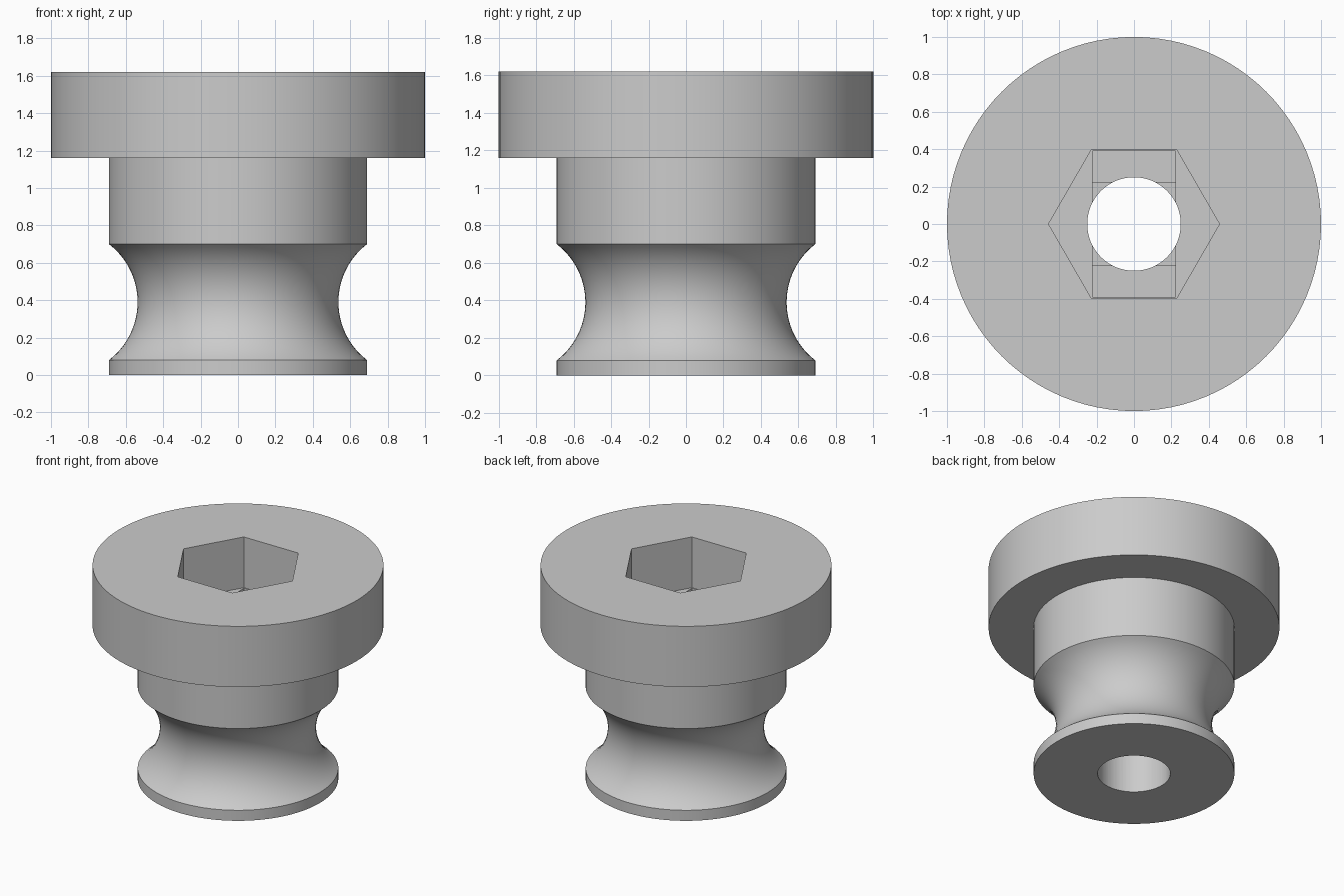
import bpy, bmesh, math

if "Cube" in bpy.data.objects:
    bpy.data.objects.remove(bpy.data.objects["Cube"], do_unlink=True)

SEGMENTS = 96
HEIGHT = 1.62

grey = bpy.data.materials.new("plain grey")
grey.use_nodes = True
colour = (0.6, 0.6, 0.6, 1)
grey.diffuse_color = colour
grey.node_tree.nodes["Principled BSDF"].inputs["Base Color"].default_value = colour


def add_object(name, bm):
    bmesh.ops.recalc_face_normals(bm, faces=bm.faces)
    mesh = bpy.data.meshes.new(name)
    bm.to_mesh(mesh)
    bm.free()
    mesh.materials.append(grey)
    obj = bpy.data.objects.new(name, mesh)
    bpy.context.collection.objects.link(obj)
    return obj


def lathe(name, profile):
    """Turn an (r, z) profile, open at the axis, around z."""
    bm = bmesh.new()
    verts = [bm.verts.new((r, 0, z)) for r, z in profile]
    edges = [bm.edges.new(pair) for pair in zip(verts, verts[1:])]
    bmesh.ops.spin(bm, geom=verts + edges, cent=(0, 0, 0), axis=(0, 0, 1),
                   angle=math.tau, steps=SEGMENTS, use_merge=True)
    bmesh.ops.remove_doubles(bm, verts=bm.verts, dist=1e-5)
    return add_object(name, bm)


def prism(name, outline, bottom, top):
    """Extrude an (x, y) outline between two heights."""
    bm = bmesh.new()
    face = bm.faces.new([bm.verts.new((x, y, bottom)) for x, y in outline])
    extruded = bmesh.ops.extrude_face_region(bm, geom=[face])["geom"]
    moved = [v for v in extruded if isinstance(v, bmesh.types.BMVert)]
    bmesh.ops.translate(bm, verts=moved, vec=(0, 0, top - bottom))
    return add_object(name, bm)


def polygon(radius, sides):
    return [(radius * math.cos(math.tau * i / sides),
             radius * math.sin(math.tau * i / sides)) for i in range(sides)]


def rectangle(x, y):
    return [(-x, -y), (x, -y), (x, y), (-x, y)]


# Turned body: foot, concave waist, shank and wide flange
waist_z, half_chord, sagitta, shank_r = 0.39, 0.31, 0.153, 0.69
groove_r = (half_chord ** 2 + sagitta ** 2) / (2 * sagitta)
groove_x = shank_r - sagitta + groove_r
half_angle = math.asin(half_chord / groove_r)
steps = 24
waist = []
for i in range(steps + 1):
    a = half_angle * (2 * i / steps - 1)
    waist.append((groove_x - groove_r * math.cos(a), waist_z + groove_r * math.sin(a)))
body = lathe("flanged_spool",
             [(0, 0), (shank_r, 0)] + waist +
             [(shank_r, 1.16), (1, 1.16), (1, HEIGHT), (0, HEIGHT)])

# Bore, hexagonal socket and the two stepped pockets below it
above = HEIGHT + 0.1
cutters = [
    prism("hex_socket", polygon(0.457, 6), 1.235, above),
    prism("slot_step", rectangle(0.222, 0.39), 1.205, above),
    prism("square_step", rectangle(0.222, 0.222), 1.175, above),
    prism("bore", polygon(0.25, 64), -0.1, above),
]
for cutter in cutters:
    cutter.hide_render = True
    cut = body.modifiers.new(cutter.name, 'BOOLEAN')
    cut.operation = 'DIFFERENCE'
    cut.solver = 'EXACT'
    cut.object = cutter

# Apply the cuts and drop the cutters
bpy.context.view_layer.update()
graph = bpy.context.evaluated_depsgraph_get()
finished = bpy.data.meshes.new_from_object(body.evaluated_get(graph))
body.modifiers.clear()
body.data = finished
for cutter in cutters:
    bpy.data.objects.remove(cutter, do_unlink=True)

# Smooth the round walls, keep rims and socket crisp
bpy.ops.object.select_all(action='DESELECT')
body.select_set(True)
bpy.context.view_layer.objects.active = body
bpy.ops.object.shade_smooth_by_angle(angle=math.radians(25))
